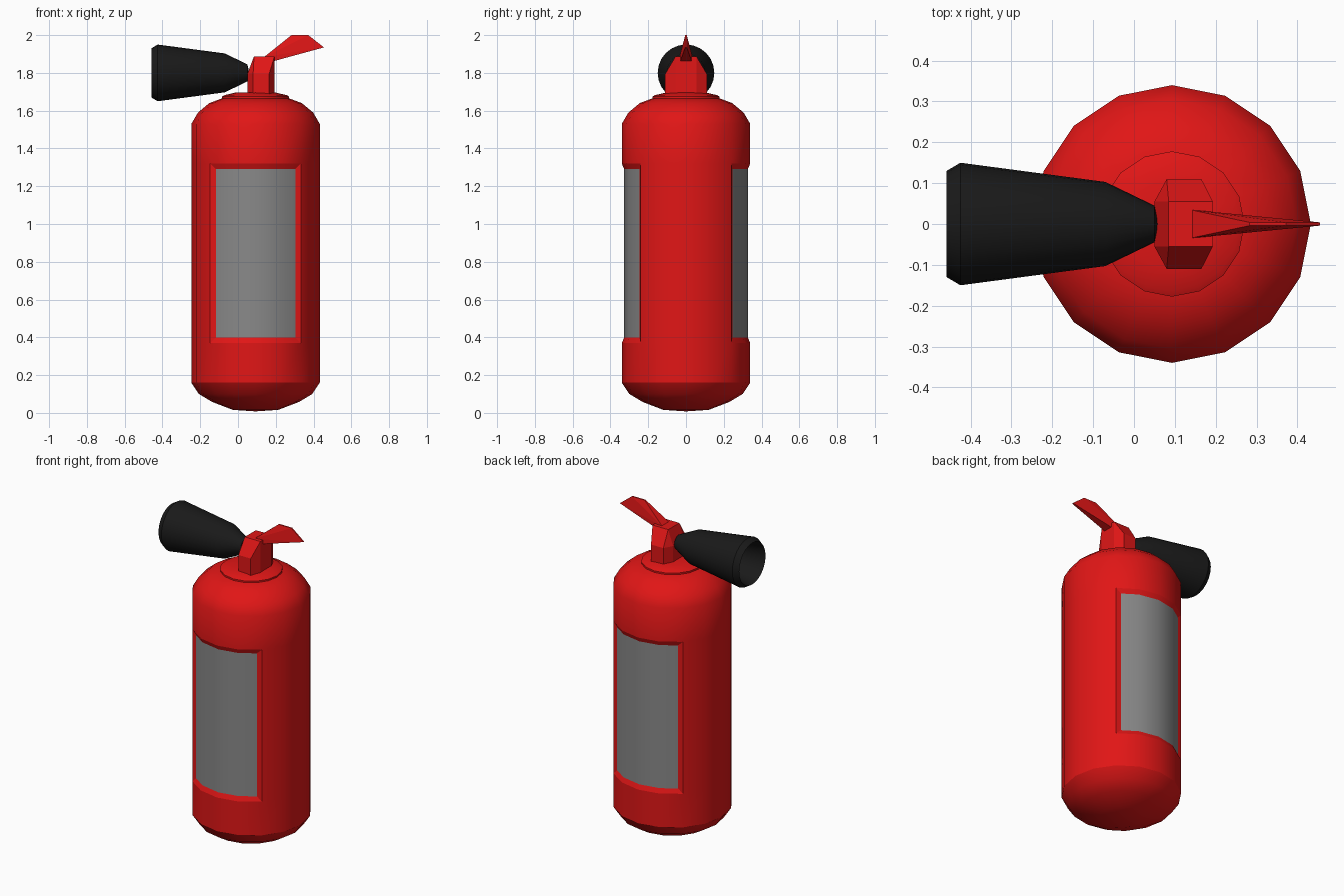
import bpy, bmesh, math
from mathutils import Matrix, Vector

if "Cube" in bpy.data.objects:
    bpy.data.objects.remove(bpy.data.objects["Cube"])


def material(name, rgb):
    m = bpy.data.materials.new(name)
    m.diffuse_color = (*rgb, 1)
    m.use_nodes = True
    m.node_tree.nodes["Principled BSDF"].inputs["Base Color"].default_value = m.diffuse_color
    return m


RED = material("red_paint", (0.75, 0.008, 0.008))
BLACK = material("black_rubber", (0.01, 0.01, 0.01))
GREY = material("label_grey", (0.25, 0.25, 0.25))


def lathe(profile, sides):
    """Spin (radius, height) points about z."""
    bm = bmesh.new()
    verts = [bm.verts.new((r, 0, z)) for r, z in profile]
    edges = [bm.edges.new(p) for p in zip(verts, verts[1:])]
    bmesh.ops.spin(bm, geom=verts + edges, cent=(0, 0, 0), axis=(0, 0, 1),
                   angle=2 * math.pi, steps=sides, use_duplicate=False)
    bmesh.ops.remove_doubles(bm, verts=bm.verts, dist=1e-4)
    bmesh.ops.recalc_face_normals(bm, faces=bm.faces)
    return bm


def hull(points):
    bm = bmesh.new()
    for p in points:
        bm.verts.new(p)
    bmesh.ops.convex_hull(bm, input=bm.verts)
    bmesh.ops.dissolve_limit(bm, angle_limit=0.01, verts=bm.verts, edges=bm.edges)
    bmesh.ops.recalc_face_normals(bm, faces=bm.faces)
    return bm


def finish(bm, name, mats, smooth=False, sharp_angle=30):
    if smooth:
        for f in bm.faces:
            f.smooth = True
        for e in bm.edges:
            if e.calc_face_angle(0) > math.radians(sharp_angle):
                e.smooth = False
    me = bpy.data.meshes.new(name)
    bm.to_mesh(me)
    bm.free()
    for m in mats:
        me.materials.append(m)
    ob = bpy.data.objects.new(name, me)
    bpy.context.collection.objects.link(ob)
    return ob


CX = 0.093  # axis of the cylinder

# Cylinder body with sunken labels on front and back
bm = lathe([(0, 0.008), (0.12, 0.016), (0.23, 0.058), (0.30, 0.10), (0.34, 0.16),
            (0.34, 0.37), (0.34, 1.32), (0.34, 1.53), (0.305, 1.59),
            (0.245, 1.64), (0.178, 1.665), (0, 1.67)], 16)
labels = []
for f in bm.faces:
    c = f.calc_center_median()
    if 0.4 < c.z < 1.3 and abs(c.y) > abs(c.x):
        labels.append(f)
frame = set(bmesh.ops.inset_region(bm, faces=labels, thickness=0.028, depth=-0.012,
                                   use_even_offset=True)["faces"])
for f in labels:
    f.material_index = 1
for e in bm.edges:
    if sum(f in frame for f in e.link_faces) == 1:
        e.smooth = False
bm.transform(Matrix.Translation((CX, 0, 0)))
finish(bm, "cylinder_body", [RED, GREY], smooth=True)

# Neck collar
bm = lathe([(0.178, 1.655), (0.178, 1.675), (0.165, 1.682), (0.11, 1.695), (0, 1.697)], 16)
bm.transform(Matrix.Translation((CX, 0, 0)))
finish(bm, "neck_collar", [RED], smooth=True)

# Valve block: eight-sided base with a chamfered top
points = []
for s in (-1, 1):
    for z in (1.685, 1.795):
        points += [(0.05, s * 0.055, z), (0.08, s * 0.11, z),
                   (0.165, s * 0.11, z), (0.193, s * 0.055, z)]
    points += [(0.085, s * 0.055, 1.888), (0.193, s * 0.055, 1.888)]
finish(hull(points), "valve_block", [RED])

# Squeeze lever: wedge narrowing to a ridge and a pointed end
points = [(x, s * y, z) for s in (-1, 1) for x, y, z in (
    (0.137, 0.035, 1.848), (0.137, 0.035, 1.883), (0.283, 0.004, 2.0),
    (0.372, 0.004, 2.0), (0.455, 0.004, 1.935))]
finish(hull(points), "squeeze_lever", [RED])

# Discharge horn: hollow cone turned to point along -x
bm = lathe([(0, -0.06), (0.045, -0.05), (0.103, 0.07), (0.15, 0.425),
            (0.13, 0.459), (0.118, 0.425), (0.08, 0.10), (0, 0.09)], 24)
bm.transform(Matrix.Translation((0, 0, 1.8)) @ Matrix.Rotation(-math.pi / 2, 4, 'Y'))
finish(bm, "discharge_horn", [BLACK], smooth=True)
